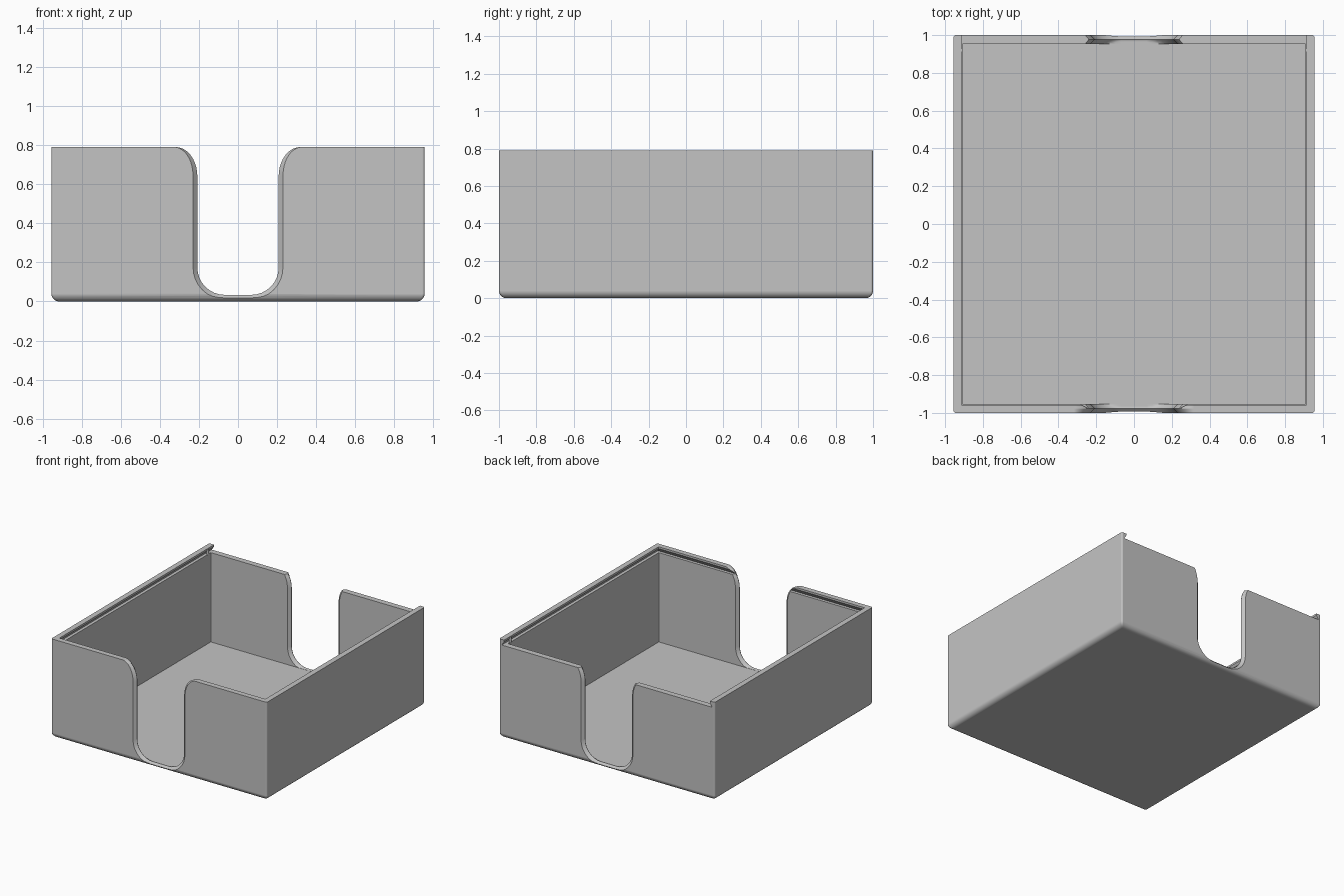
import bpy, bmesh
from math import sin, cos, pi, radians

cube = bpy.data.objects.get("Cube")
if cube:
    bpy.data.objects.remove(cube, do_unlink=True)

HX, HY, TOP = 0.955, 1.0, 0.79      # outer half sizes and height
WALL, FLOOR = 0.046, 0.03
RIM = 0.022                         # rounding of the cutout edges

grey = bpy.data.materials.new("grey plastic")
grey.use_nodes = True
grey.diffuse_color = (0.55, 0.55, 0.55, 1)
grey.node_tree.nodes["Principled BSDF"].inputs["Base Color"].default_value = (0.55, 0.55, 0.55, 1)


def loft(name, rings):
    """Closed solid through rings of equal point count."""
    bm = bmesh.new()
    loops = [[bm.verts.new(p) for p in ring] for ring in rings]
    n = len(loops[0])
    for a, b in zip(loops, loops[1:]):
        for i in range(n):
            j = (i + 1) % n
            bm.faces.new((a[i], a[j], b[j], b[i]))
    bm.faces.new(loops[0][::-1])
    bm.faces.new(loops[-1])
    bmesh.ops.recalc_face_normals(bm, faces=bm.faces)
    mesh = bpy.data.meshes.new(name)
    bm.to_mesh(mesh)
    bm.free()
    mesh.materials.append(grey)
    ob = bpy.data.objects.new(name, mesh)
    bpy.context.collection.objects.link(ob)
    return ob


def rounded_rect(hx, hy, r, z, steps=4):
    ring = []
    for k, (sx, sy) in enumerate([(1, 1), (-1, 1), (-1, -1), (1, -1)]):
        for i in range(steps + 1):
            t = (k + i / steps) * pi / 2
            ring.append((sx * (hx - r) + r * cos(t), sy * (hy - r) + r * sin(t), z))
    return ring


def cut(target, cutter):
    cutter.hide_render = True
    mod = target.modifiers.new("cut", "BOOLEAN")
    mod.operation, mod.solver, mod.object = "DIFFERENCE", "EXACT", cutter
    bpy.context.view_layer.objects.active = target
    bpy.ops.object.modifier_apply(modifier=mod.name)
    bpy.data.objects.remove(cutter, do_unlink=True)


# Tray: rounded bottom edge, straight walls, then down inside to the floor
fillet = 0.04
rings = []
for i in range(6):
    t = i / 5 * pi / 2
    inset = fillet * (1 - sin(t))
    rings.append(rounded_rect(HX - inset, HY - inset, 0.012, fillet * (1 - cos(t))))
rings.append(rounded_rect(HX, HY, 0.012, TOP))
rings.append(rounded_rect(HX - WALL, HY - WALL, 0.003, TOP))
rings.append(rounded_rect(HX - WALL, HY - WALL, 0.003, FLOOR))
tray = loft("tray", rings)


# Dovetail lid slot: undercut on the sides and front, open at the back
def slot_ring(hx, front, z):
    return [(-hx, front, z), (hx, front, z), (hx, 1.1, z), (-hx, 1.1, z)]


cut(tray, loft("slot_cutter", [slot_ring(0.933, -0.978, 0.745), slot_ring(0.912, -0.957, 0.775),
                               slot_ring(0.912, -0.957, 0.9)]))


# Finger cutouts: U outline with flared top, widened towards both wall faces
def notch_ring(y, offset, low):
    half = []
    for i in range(9):                       # lower corner
        t = i / 8 * pi / 2
        r = 0.14 + offset
        half.append((0.068 + r * sin(t), max(low, 0.174 - r * cos(t))))
    for i in range(11):                      # flare, rounding fades to the rim
        t = i / 10 * pi / 2
        o = offset * cos(t)
        half.append((0.318 - (0.11 - o) * cos(t), 0.64 + (TOP - 0.64 - o) * sin(t)))
    half.append((0.318, 0.9))
    return [(x, y, z) for x, z in half] + [(-x, y, z) for x, z in half[::-1]]


for side, name in ((-1, "front_cutter"), (1, "back_cutter")):
    inner, outer = HY - WALL, HY
    rings = [notch_ring(side * (inner - 0.03), RIM, FLOOR + 0.001)]
    for i in range(5):
        t = i / 4 * pi / 2
        rings.append(notch_ring(side * (inner + RIM * sin(t)), RIM * (1 - sin(t)), FLOOR + 0.001))
    for i in range(5):
        t = i / 4 * pi / 2
        rings.append(notch_ring(side * (outer - RIM * cos(t)), RIM * (1 - cos(t)), 0))
    rings.append(notch_ring(side * (outer + 0.05), RIM, 0))
    cut(tray, loft(name, rings))

# Small lid catches at the open end of the slot
catches = []
for x, name in ((-0.914, "right_lid_catch"), (0.914, "left_lid_catch")):
    bpy.ops.mesh.primitive_cylinder_add(vertices=16, radius=0.01, depth=0.045, location=(x, 0.92, 0.764))
    ob = bpy.context.object
    ob.name = name
    ob.data.materials.append(grey)
    catches.append(ob)

# Smooth rounded edges, keep flat walls flat
for ob in [tray] + catches:
    bpy.ops.object.select_all(action="DESELECT")
    ob.select_set(True)
    bpy.context.view_layer.objects.active = ob
    bpy.ops.object.shade_smooth_by_angle(angle=radians(30))
    ob.modifiers.new("flat_walls", "WEIGHTED_NORMAL").keep_sharp = True
